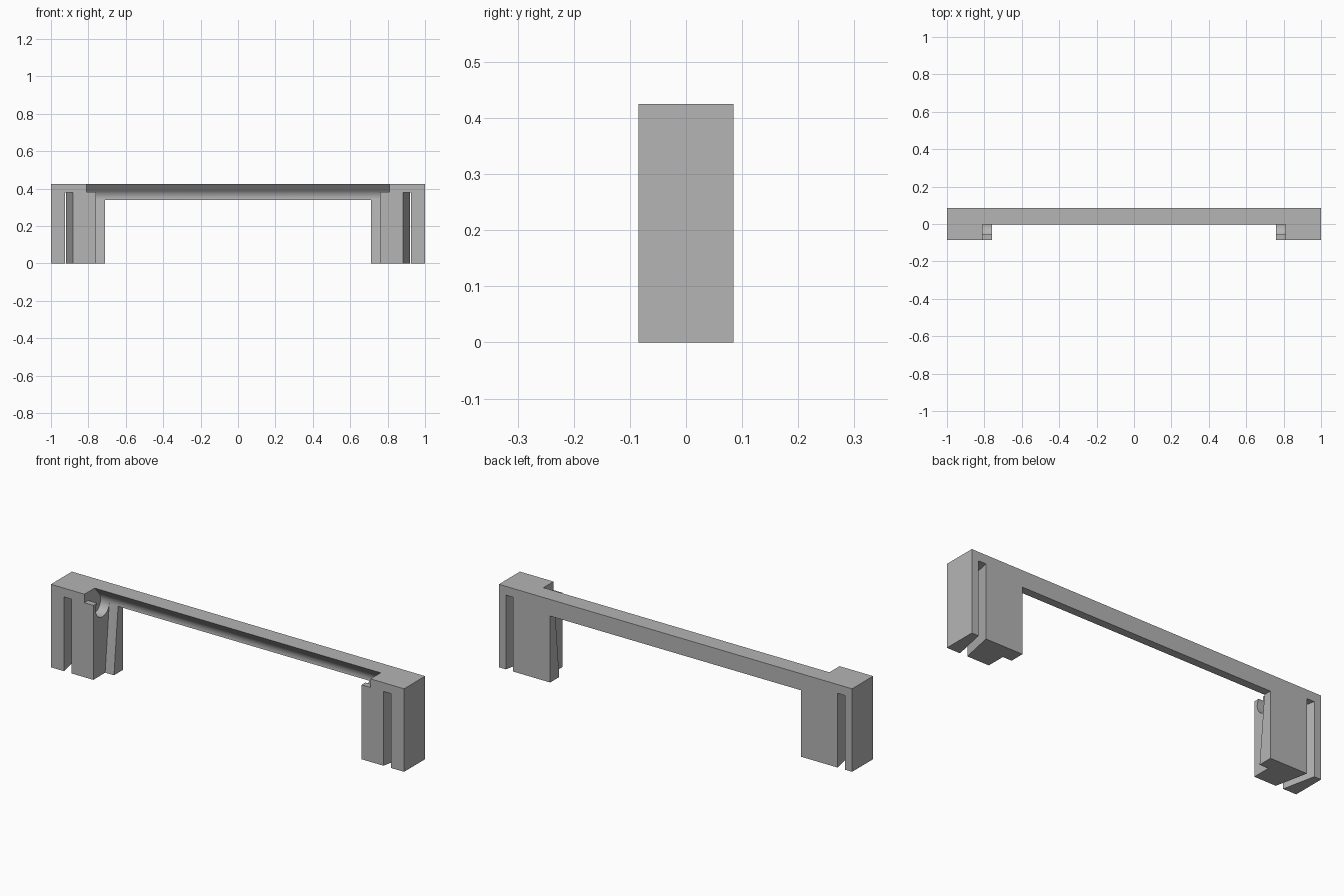
import bpy, bmesh
from math import radians, sin, cos
from mathutils import Vector

if "Cube" in bpy.data.objects:
    bpy.data.objects.remove(bpy.data.objects["Cube"], do_unlink=True)

HALF_DEPTH, HEIGHT = 0.085, 0.425
GROOVE_Y, GROOVE_Z, GROOVE_R = -0.01, 0.35, 0.055   # rod groove
LIP_Y = -0.003                                      # front edge of the beam top

grey = bpy.data.materials.new("plain_grey")
grey.use_nodes = True
grey.diffuse_color = (0.46, 0.46, 0.46, 1)
grey.node_tree.nodes["Principled BSDF"].inputs["Base Color"].default_value = grey.diffuse_color


def prism(name, points, place, start, end):
    """Extrude a 2D outline; place maps (a, b, along) to a position."""
    bm = bmesh.new()
    near = [bm.verts.new(place(a, b, start)) for a, b in points]
    far = [bm.verts.new(place(a, b, end)) for a, b in points]
    bm.faces.new(near)
    bm.faces.new(far)
    for i in range(len(points)):
        j = (i + 1) % len(points)
        bm.faces.new((near[i], near[j], far[j], far[i]))
    bmesh.ops.recalc_face_normals(bm, faces=bm.faces)
    mesh = bpy.data.meshes.new(name)
    bm.to_mesh(mesh)
    bm.free()
    mesh.materials.append(grey)
    obj = bpy.data.objects.new(name, mesh)
    bpy.context.collection.objects.link(obj)
    return obj


def along_x(y, z, x):
    return Vector((x, y, z))


def along_y(x, z, y):
    return Vector((x, y, z))


def along_z(x, y, z):
    return Vector((x, y, z))


def groove_arc(first):
    """Groove curve from a start angle round to the 45 degree roof."""
    return [(GROOVE_Y + GROOVE_R * cos(radians(a)), GROOVE_Z + GROOVE_R * sin(radians(a)))
            for a in range(first, 46, 5)]


# Body: two wide legs under a beam
body = prism("rod_bracket",
             [(-1, 0), (-0.71, 0), (-0.71, 0.34), (0.71, 0.34), (0.71, 0),
              (1, 0), (1, HEIGHT), (-1, HEIGHT)],
             along_y, -HALF_DEPTH, HALF_DEPTH)

roof = [(LIP_Y, HEIGHT), (LIP_Y, 0.5), (-0.2, 0.5)]
cutters = [
    # Front opening between the legs, with sloped back walls
    prism("opening_cutter", [(-0.2, -0.1), (0.001, -0.1), (0.011, 0)] + groove_arc(-10) + roof,
          along_x, -0.76, 0.76),
    # Groove ends and open notches on top of the legs
    prism("groove_cutter", [(-0.2, 0.38)] + groove_arc(-215) + roof,
          along_x, -0.81, 0.81),
]
# Slanted slots through each leg, running outward to the back
for side in (-1, 1):
    slot = [(0.880, -0.1), (0.922, -0.1), (0.964, 0.1), (0.922, 0.1)]
    cutters.append(prism("slot_cutter", [(side * x, y) for x, y in slot], along_z, -0.1, 0.38))

bpy.context.view_layer.objects.active = body
body.select_set(True)
for cutter in cutters:
    cutter.hide_render = True
    cut = body.modifiers.new("cut", "BOOLEAN")
    cut.operation = "DIFFERENCE"
    cut.solver = "EXACT"
    cut.object = cutter
    bpy.ops.object.modifier_apply(modifier=cut.name)
    bpy.data.objects.remove(cutter, do_unlink=True)

bpy.ops.object.shade_smooth_by_angle(angle=radians(25))
